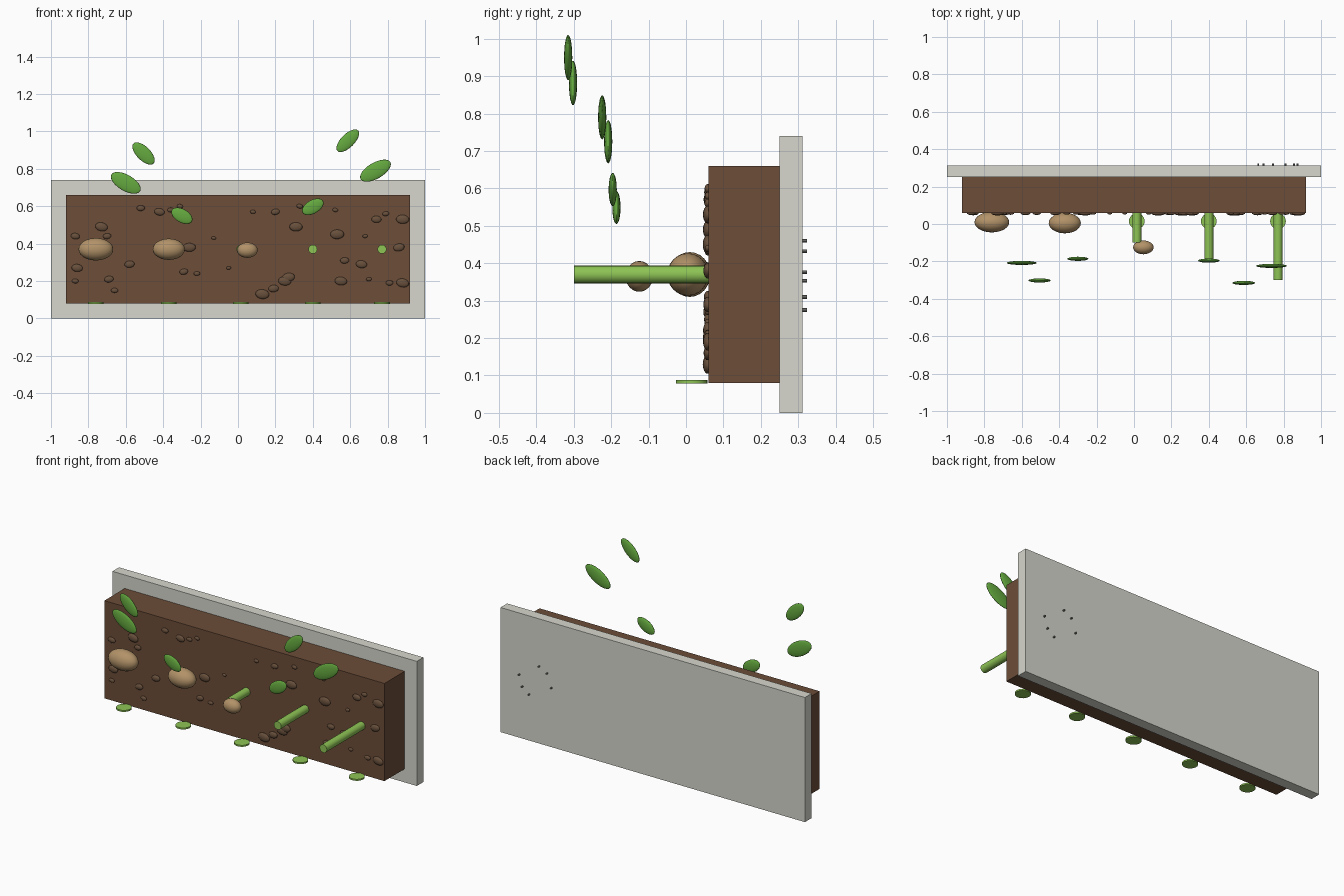
import bpy, math

if "Cube" in bpy.data.objects:
    bpy.data.objects.remove(bpy.data.objects["Cube"])


def material(name, rgb):
    m = bpy.data.materials.new(name)
    m.diffuse_color = (*rgb, 1)
    m.use_nodes = True
    m.node_tree.nodes["Principled BSDF"].inputs["Base Color"].default_value = m.diffuse_color
    return m


SOIL = material("soil_brown", (0.15, 0.075, 0.04))
PEBBLE = material("pebble_brown", (0.14, 0.08, 0.045))
SEED = material("seed_tan", (0.45, 0.29, 0.14))
STEM = material("stem_green", (0.27, 0.55, 0.09))
LEAF = material("leaf_green", (0.13, 0.40, 0.05))
PANEL = material("panel_grey", (0.68, 0.68, 0.62))
STUD = material("stud_grey", (0.2, 0.2, 0.19))


def finish(name, mat):
    ob = bpy.context.object
    ob.name = name
    ob.data.materials.append(mat)
    return ob


def box(name, lo, hi, mat):
    bpy.ops.mesh.primitive_cube_add(size=1, location=[(a + b) / 2 for a, b in zip(lo, hi)])
    ob = finish(name, mat)
    ob.scale = [b - a for a, b in zip(lo, hi)]


def ellipsoid(name, loc, radii, mat, tilt=0, seg=24, rings=12):
    bpy.ops.mesh.primitive_uv_sphere_add(segments=seg, ring_count=rings, radius=1,
                                         location=loc, rotation=(0, -math.radians(tilt), 0))
    ob = finish(name, mat)
    ob.scale = radii
    bpy.ops.object.shade_smooth()


def cylinder(name, loc, r, depth, mat, sides=16, along_y=False):
    bpy.ops.mesh.primitive_cylinder_add(vertices=sides, radius=r, depth=depth, location=loc,
                                        rotation=(math.pi / 2 if along_y else 0, 0, 0))
    finish(name, mat)
    bpy.ops.object.shade_smooth_by_angle(angle=math.radians(30))


# Back panel and soil block
box("back_panel", (-1, 0.25, 0), (1, 0.312, 0.74), PANEL)
box("soil_block", (-0.92, 0.06, 0.08), (0.92, 0.25, 0.66), SOIL)

# Pebbles set in the soil face: x, z, radius in hundredths
pebbles = [
    (-73, 49, 3.4), (-52, 59, 2.2), (-42, 57, 2.8), (-36, 58, 1.8), (-87, 44, 2.4), (-70, 44, 2.2),
    (-86, 27, 3), (-58, 29, 2.7), (-87, 20, 1.8), (-69, 21, 2.5), (-66, 15, 1.9), (-29, 25, 2.3),
    (-26, 38, 3.4), (-31, 60, 1.6), (-22, 24, 1.7), (-13, 43, 1.3), (-5, 27, 1.3), (13, 13, 3.7),
    (19, 16, 2.8), (25, 20, 3.5), (27, 22, 3.4), (8, 57, 1.5), (20, 57, 2.3), (31, 49, 3.5),
    (33, 60, 1.7), (53, 45, 3.7), (52, 58, 1.5), (57, 31, 2.4), (66, 29, 3), (70, 21, 1.5),
    (55, 20, 3.3), (68, 44, 1.4), (74, 53, 2.7), (79, 56, 1.8), (88, 53, 3.5), (86, 38, 3),
    (81, 19, 2), (88, 19, 3.4)]
for i, (x, z, r) in enumerate(pebbles):
    r /= 100
    ellipsoid(f"pebble_{i + 1}", (x / 100, 0.058, z / 100), (r, 0.004 + r * 0.25, r * 0.68),
              PEBBLE, (i * 37) % 24 - 12, 16, 8)

# Seeds
ellipsoid("seed_1", (-0.76, 0.01, 0.37), (0.093, 0.055, 0.06), SEED)
ellipsoid("seed_2", (-0.37, 0.005, 0.37), (0.086, 0.055, 0.057), SEED)
ellipsoid("seed_3", (0.05, -0.125, 0.365), (0.055, 0.037, 0.041), SEED)

# Sprouting stems of growing length
for i, (x, tip) in enumerate([(0.015, -0.1), (0.4, -0.2), (0.77, -0.3)]):
    cylinder(f"stem_{i + 1}", (x, (0.06 + tip) / 2, 0.37), 0.024, 0.06 - tip, STEM, along_y=True)

# Round stage markers below the soil face
for i, x in enumerate([-0.76, -0.37, 0.015, 0.4, 0.77]):
    cylinder(f"marker_disc_{i + 1}", (x, 0.015, 0.083), 0.042, 0.009, STEM, sides=24)

# Floating leaves: location, half length, half width, tilt
leaves = [
    ((-0.6, -0.208, 0.725), 0.089, 0.043, -30), ((-0.505, -0.302, 0.882), 0.076, 0.037, -45),
    ((-0.3, -0.186, 0.549), 0.062, 0.036, -30), ((0.4, -0.196, 0.597), 0.063, 0.036, 30),
    ((0.735, -0.224, 0.79), 0.092, 0.043, 30), ((0.587, -0.315, 0.95), 0.078, 0.036, 45)]
for i, (loc, a, b, tilt) in enumerate(leaves):
    ellipsoid(f"leaf_{i + 1}", loc, (a, 0.011, b), LEAF, tilt)

# Small studs on the back of the panel
studs = [(0.875, 0.376), (0.744, 0.46), (0.692, 0.432), (0.664, 0.353), (0.81, 0.275), (0.855, 0.31)]
for i, (x, z) in enumerate(studs):
    cylinder(f"back_stud_{i + 1}", (x, 0.317, z), 0.005, 0.014, STUD, sides=8, along_y=True)
